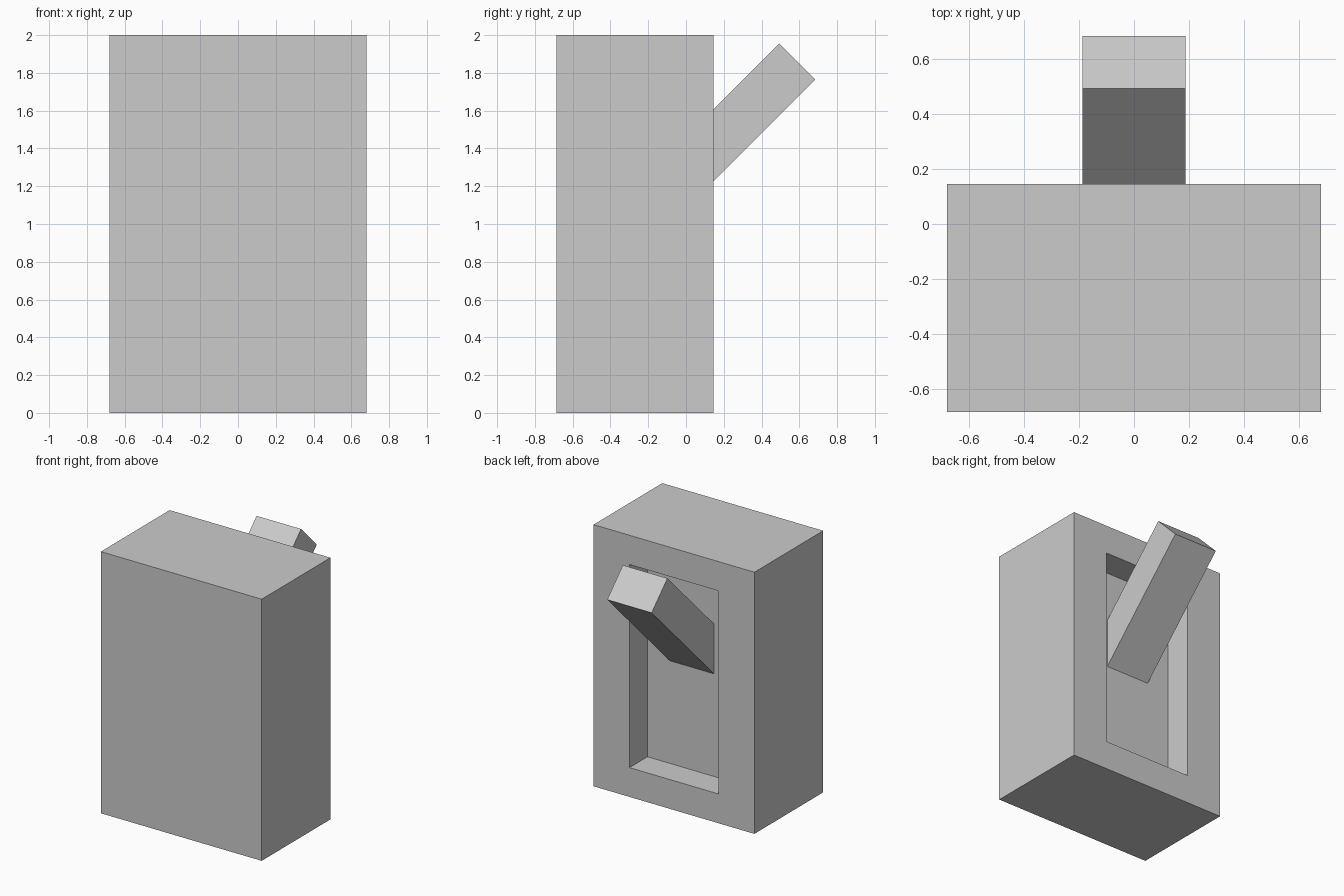
import bpy, bmesh
from math import radians, sqrt
from mathutils import Matrix, Vector

if "Cube" in bpy.data.objects:
    bpy.data.objects.remove(bpy.data.objects["Cube"])


def make_object(name, bm):
    bmesh.ops.recalc_face_normals(bm, faces=bm.faces)
    mesh = bpy.data.meshes.new(name)
    bm.to_mesh(mesh)
    bm.free()
    ob = bpy.data.objects.new(name, mesh)
    bpy.context.collection.objects.link(ob)
    return ob


def box(size):
    bm = bmesh.new()
    bmesh.ops.create_cube(bm, size=1)
    bmesh.ops.scale(bm, vec=size, verts=bm.verts)
    return bm


# Housing block with a rectangular recess in its back face
W, D, H = 1.36, 0.83, 2.0
centre = Vector((0, -0.27, 1))
bm = box((W, D, H))
bm.normal_update()
back = max(bm.faces, key=lambda f: f.normal.y)
bmesh.ops.inset_region(bm, faces=[back], thickness=0.2)
for v in back.verts:
    v.co.x = 0.376 if v.co.x > 0 else -0.376
    v.co.z = 0.776 if v.co.z > 0 else -0.776
floor = bmesh.ops.extrude_face_region(bm, geom=[back])
bmesh.ops.delete(bm, geom=[back], context='FACES_ONLY')
bmesh.ops.translate(bm, vec=(0, -0.217, 0),
                    verts=[g for g in floor['geom'] if isinstance(g, bmesh.types.BMVert)])
bmesh.ops.translate(bm, vec=centre, verts=bm.verts)
make_object("housing", bm)

# Lever tilted 45 degrees up and out, its root buried behind the recess floor
root = Vector((0, -0.18, 1.09))
tip = Vector((0, 0.588, 1.86))
lever = make_object("lever", box((0.376, (tip - root).length, 0.381 / sqrt(2))))
lever.matrix_world = Matrix.Translation((root + tip) / 2) @ Matrix.Rotation(radians(45), 4, 'X')
